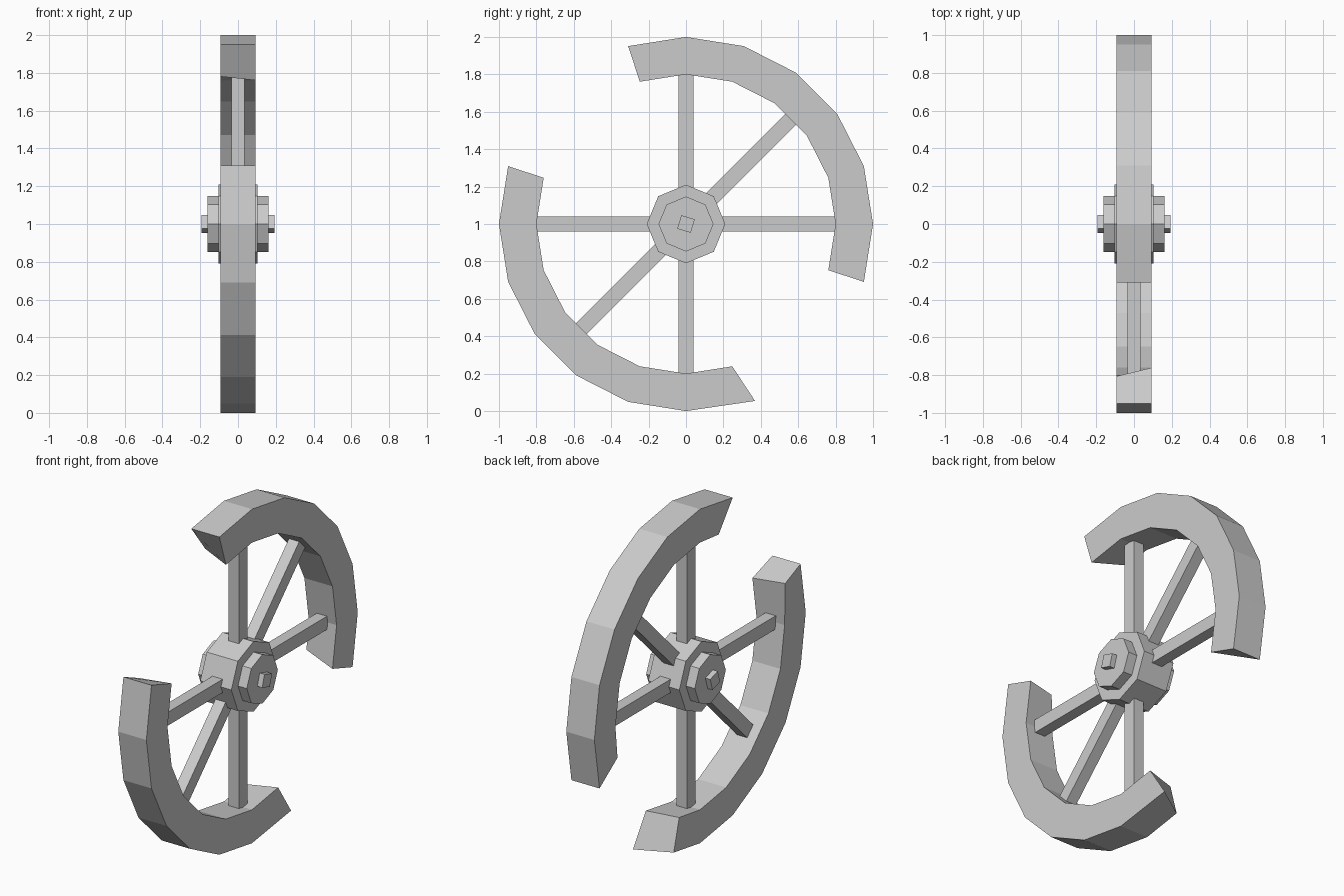
import bpy, bmesh
from math import sin, cos, radians, pi
from mathutils import Matrix, Vector

cube = bpy.data.objects.get("Cube")
if cube:
    bpy.data.objects.remove(cube)

grey = bpy.data.materials.new("weathered_grey")
grey.use_nodes = True
grey.diffuse_color = (0.6, 0.6, 0.6, 1)
grey.node_tree.nodes["Principled BSDF"].inputs["Base Color"].default_value = (0.6, 0.6, 0.6, 1)

CENTRE = Vector((0, 0, 1))
OUTER, INNER, HALF = 1.0, 0.8, 0.093
STEP = 18


def finish(name, bm):
    bmesh.ops.recalc_face_normals(bm, faces=bm.faces)
    mesh = bpy.data.meshes.new(name)
    bm.to_mesh(mesh)
    bm.free()
    mesh.materials.append(grey)
    obj = bpy.data.objects.new(name, mesh)
    bpy.context.collection.objects.link(obj)
    return obj


def rim_arc(name, start, direction, first_shift, last_shift):
    """Seven-segment rim piece; shifts move corners of the broken ends in (y, z).
    Corner order: right outer, right inner, left inner, left outer."""
    bm = bmesh.new()
    rings = []
    for i in range(8):
        a = radians(start + direction * STEP * i)
        shift = {0: first_shift, 7: last_shift}.get(i, {})
        ring = []
        for k, (x, r) in enumerate(((-HALF, OUTER), (-HALF, INNER), (HALF, INNER), (HALF, OUTER))):
            dy, dz = shift.get(k, (0, 0))
            ring.append(bm.verts.new(CENTRE + Vector((x, r * cos(a) + dy, r * sin(a) + dz))))
        rings.append(ring)
    for p, q in zip(rings, rings[1:]):
        for k in range(4):
            n = (k + 1) % 4
            bm.faces.new((p[k], p[n], q[n], q[k]))
    bm.faces.new(rings[0])
    bm.faces.new(rings[-1])
    return finish(name, bm)


def prism(name, sides, radius, half_length, turn=0):
    """Prism lying along the axle."""
    bm = bmesh.new()
    bmesh.ops.create_cone(bm, cap_ends=True, segments=sides, radius1=radius,
                          radius2=radius, depth=2 * half_length)
    bm.transform(Matrix.Translation(CENTRE) @ Matrix.Rotation(turn, 4, 'X')
                 @ Matrix.Rotation(pi / 2, 4, 'Y'))
    return finish(name, bm)


def spoke(name, angle):
    bm = bmesh.new()
    bmesh.ops.create_cube(bm, size=1)
    bm.transform(Matrix.Translation(CENTRE) @ Matrix.Rotation(radians(angle), 4, 'X')
                 @ Matrix.Translation((0, 0.47, 0)) @ Matrix.Diagonal((0.068, 0.68, 0.08, 1)))
    return finish(name, bm)


# Two broken rim pieces
rim_arc("upper_rim", 108, -1, {1: (0.07, 0.02)}, {1: (0.02, 0.057)})
rim_arc("lower_rim", 162, 1, {1: (-0.045, 0)},
        {0: (-0.06, -0.01), 1: (-0.05, -0.01), 3: (0.06, 0.005)})

# Surviving spokes
for angle in (0, 45, 90, 180, 225, 270):
    spoke(f"spoke_{angle}", angle)

# Stepped hub and axle tip
prism("hub", 8, 0.21, 0.103)
prism("hub_cap", 8, 0.147, 0.161)
prism("axle", 4, 0.053, 0.193, radians(28))
